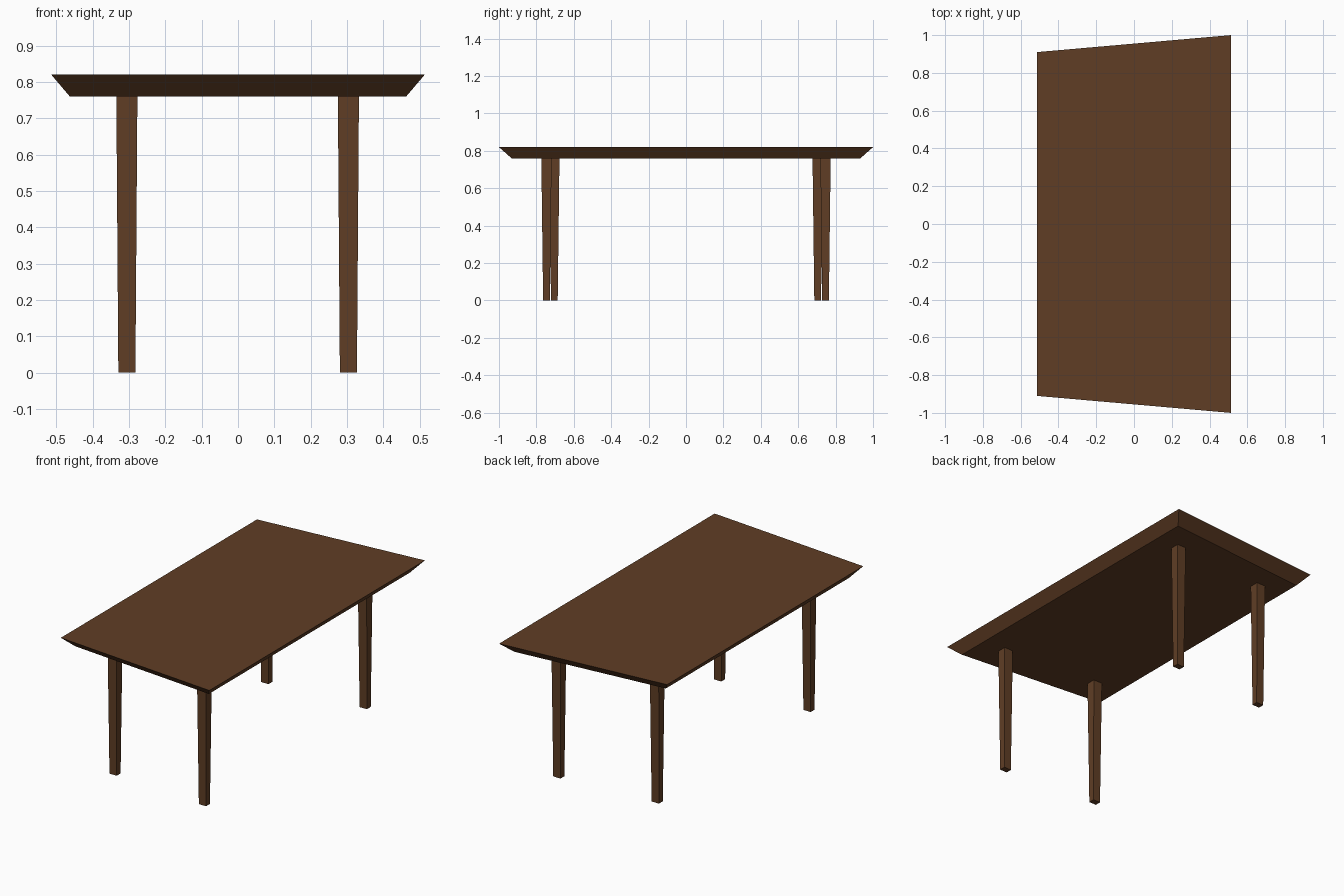
import bpy, bmesh

if "Cube" in bpy.data.objects:
    bpy.data.objects.remove(bpy.data.objects["Cube"])

wood = bpy.data.materials.new("dark brown wood")
wood.diffuse_color = (0.117, 0.048, 0.0185, 1)
wood.use_nodes = True
wood.node_tree.nodes["Principled BSDF"].inputs["Base Color"].default_value = wood.diffuse_color


def loft(name, bottom, top, z0, z1):
    """Solid between two four-cornered outlines (counter-clockwise)."""
    bm = bmesh.new()
    low = [bm.verts.new((x, y, z0)) for x, y in bottom]
    high = [bm.verts.new((x, y, z1)) for x, y in top]
    bm.faces.new(low[::-1])
    bm.faces.new(high)
    for i in range(4):
        j = (i + 1) % 4
        bm.faces.new((low[i], low[j], high[j], high[i]))
    mesh = bpy.data.meshes.new(name)
    bm.to_mesh(mesh)
    bm.free()
    mesh.materials.append(wood)
    obj = bpy.data.objects.new(name, mesh)
    bpy.context.collection.objects.link(obj)
    return obj


def trapezoid(hx, y_left, y_right):
    return [(-hx, -y_left), (hx, -y_right), (hx, y_right), (-hx, y_left)]


def rect(cx, cy, sx, sy):
    return [(cx + a * sx / 2, cy + b * sy / 2)
            for a, b in ((-1, -1), (1, -1), (1, 1), (-1, 1))]


# Tabletop: wider on the right, edges bevelled inwards underneath
loft("tabletop", trapezoid(0.463, 0.848, 0.932),
     trapezoid(0.514, 0.91, 1.0), 0.76, 0.82)

# Tapered legs, following the slanted ends of the top
for side, x, y in (("left", -0.306, 0.704), ("right", 0.304, 0.746)):
    for end, s in (("front", -1), ("back", 1)):
        loft(f"{end}_{side}_leg", rect(x, s * y, 0.047, 0.036),
             rect(x, s * y, 0.058, 0.055), 0, 0.76)
